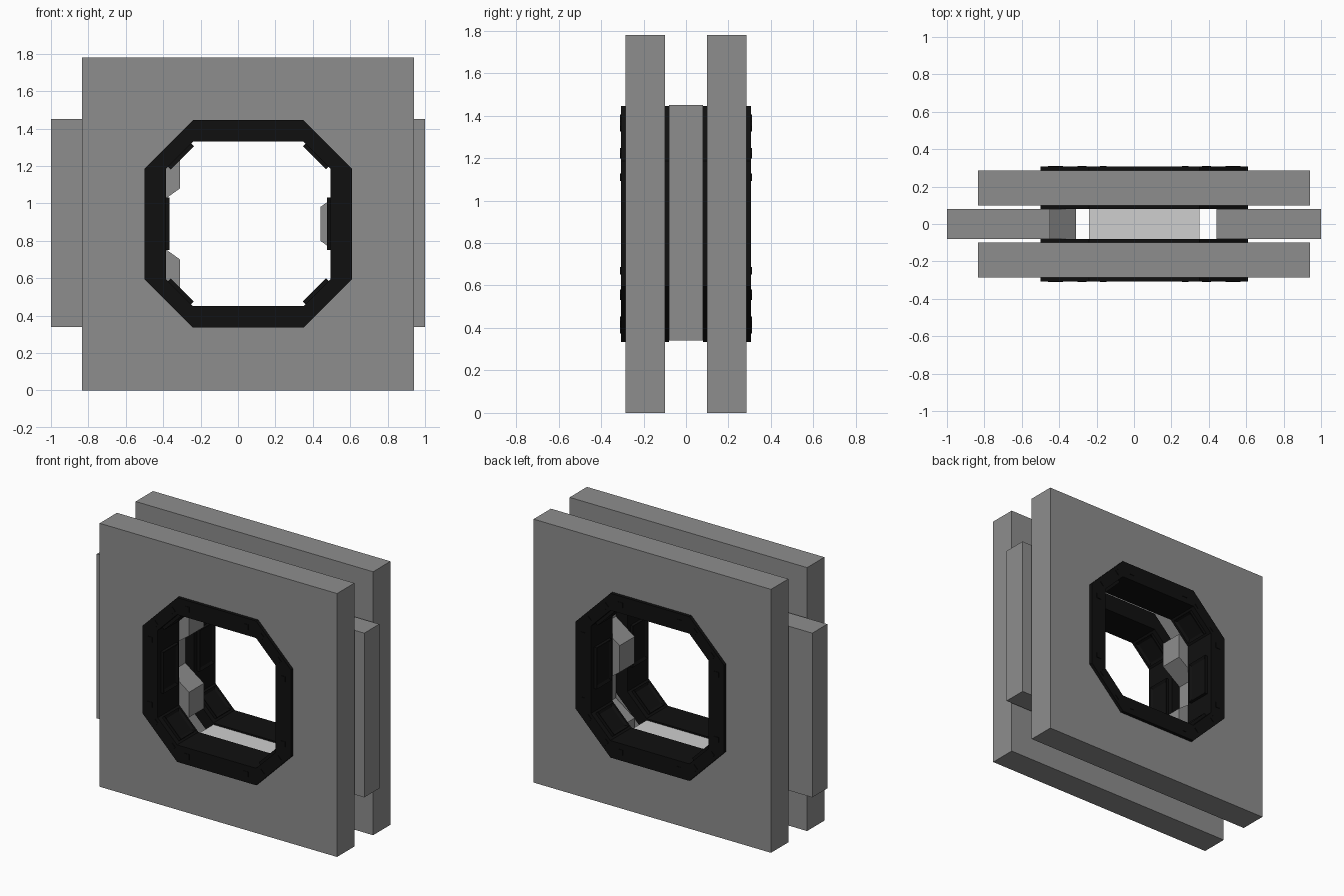
import bpy, bmesh, math
from mathutils import Matrix, Vector

cube = bpy.data.objects.get("Cube")
if cube:
    bpy.data.objects.remove(cube, do_unlink=True)

CX, CZ = 0.055, 0.89          # centre of the opening
FLAT = 0.295                  # half length of each straight side


def material(name, value):
    m = bpy.data.materials.new(name)
    m.use_nodes = True
    color = (value, value, value, 1)
    m.diffuse_color = color
    m.node_tree.nodes["Principled BSDF"].inputs["Base Color"].default_value = color
    return m


grey = material("wall grey", 0.27)
black = material("frame black", 0.005)
light = material("floor light grey", 0.62)


def finish(bm, name, mat):
    bmesh.ops.recalc_face_normals(bm, faces=bm.faces)
    mesh = bpy.data.meshes.new(name)
    bm.to_mesh(mesh)
    bm.free()
    mesh.materials.append(mat)
    obj = bpy.data.objects.new(name, mesh)
    bpy.context.collection.objects.link(obj)
    return obj


def prism(name, loops, y0, y1, mat):
    """Extrude x-z outlines from y0 to y1; inner outlines become holes."""
    bm = bmesh.new()
    edges = []
    for loop in loops:
        verts = [bm.verts.new((x, y0, z)) for x, z in loop]
        edges += [bm.edges.new((v, verts[i - 1])) for i, v in enumerate(verts)]
    bmesh.ops.triangle_fill(bm, edges=edges, use_beauty=True, normal=(0, -1, 0))
    new = bmesh.ops.extrude_face_region(bm, geom=bm.faces[:])["geom"]
    verts = [g for g in new if isinstance(g, bmesh.types.BMVert)]
    bmesh.ops.translate(bm, verts=verts, vec=(0, y1 - y0, 0))
    return finish(bm, name, mat)


def rect(x0, x1, z0, z1):
    return [(x0, z0), (x1, z0), (x1, z1), (x0, z1)]


def octagon(half):
    f = FLAT
    pts = [(f, half), (half, f), (half, -f), (f, -half),
           (-f, -half), (-half, -f), (-half, f), (-f, half)]
    return [(CX + x, CZ + z) for x, z in pts]


def add_box(bm, matrix, size):
    made = bmesh.ops.create_cube(bm, size=1, matrix=matrix @ Matrix.Diagonal((*size, 1)))
    return made["verts"]


OUTER, INNER = 0.555, 0.44
chamfer = (INNER + FLAT) / math.sqrt(2)
chamfer_out = (OUTER + FLAT) / math.sqrt(2)

for side, label in ((-1, "front"), (1, "back")):
    # Wall slab with its octagonal opening
    prism(label + "_wall", [rect(-0.835, 0.94, 0, 1.78), octagon(OUTER)],
          side * 0.285, side * 0.10, grey)
    # Tunnel frame lining the opening
    prism(label + "_frame", [octagon(OUTER), octagon(INNER)],
          side * 0.307, side * 0.08, black)

    # Raised lining panels on the sides and chamfers
    bm = bmesh.new()
    for k in range(8):
        if k in (2, 6):
            continue
        dist, length = (chamfer, 0.175) if k % 2 else (INNER, 0.28)
        turn = Matrix.Translation((CX, side * 0.193, CZ)) @ Matrix.Rotation(-k * math.pi / 4, 4, 'Y')
        verts = add_box(bm, turn @ Matrix.Translation((dist - 0.008, 0, 0)), (0.024, 0.16, length))
        inward = turn.to_3x3() @ Vector((-1, 0, 0))
        faces = {f for v in verts for f in v.link_faces}
        bm.normal_update()
        top = max(faces, key=lambda f: f.normal.dot(inward))
        bmesh.ops.inset_region(bm, faces=[top], thickness=0.025)
        bmesh.ops.translate(bm, verts=top.verts, vec=inward * -0.01)
    finish(bm, label + "_lining_panels", black)

    # Small bolts around the flange
    bm = bmesh.new()
    for k in range(8):
        dist, gap = ((chamfer + chamfer_out) / 2, 0.09) if k % 2 else (0.4975, 0.22)
        turn = Matrix.Translation((CX, side * 0.3075, CZ)) @ Matrix.Rotation(-k * math.pi / 4, 4, 'Y')
        for s in (-gap, gap):
            add_box(bm, turn @ Matrix.Translation((dist, 0, s)), (0.035, 0.005, 0.035))
    finish(bm, label + "_bolts", black)

# Sliding doors with interlocking toothed edges
BOTTOM, TOP, TOOTH = 0.34, 1.45, 0.14
half_edge = [(0, 0.09), (1, 0.19), (1, 0.36), (0, 0.46), (0, 0.555)]
upper = [(d, CZ + h - 0.0) for d, h in [(0, 0.09), (1, 0.19), (1, 0.36), (0, 0.46), (0, 0.56)]]
lower = [(d, 2 * CZ - z) for d, z in reversed(upper)]
edge = [(d, min(max(z, BOTTOM), TOP)) for d, z in lower + upper]
for label, outer_x, base_x in (("right", -1.0, -0.45), ("left", 1.0, 0.44)):
    outline = [(outer_x, BOTTOM)]
    outline += [(base_x + TOOTH * d, z) for d, z in edge]
    outline.append((outer_x, TOP))
    prism(label + "_door", [outline], -0.08, 0.08, grey)

# Floor block between the two frames
prism("threshold_floor", [rect(CX - FLAT, CX + FLAT, BOTTOM, 0.44)], -0.079, 0.079, light)
